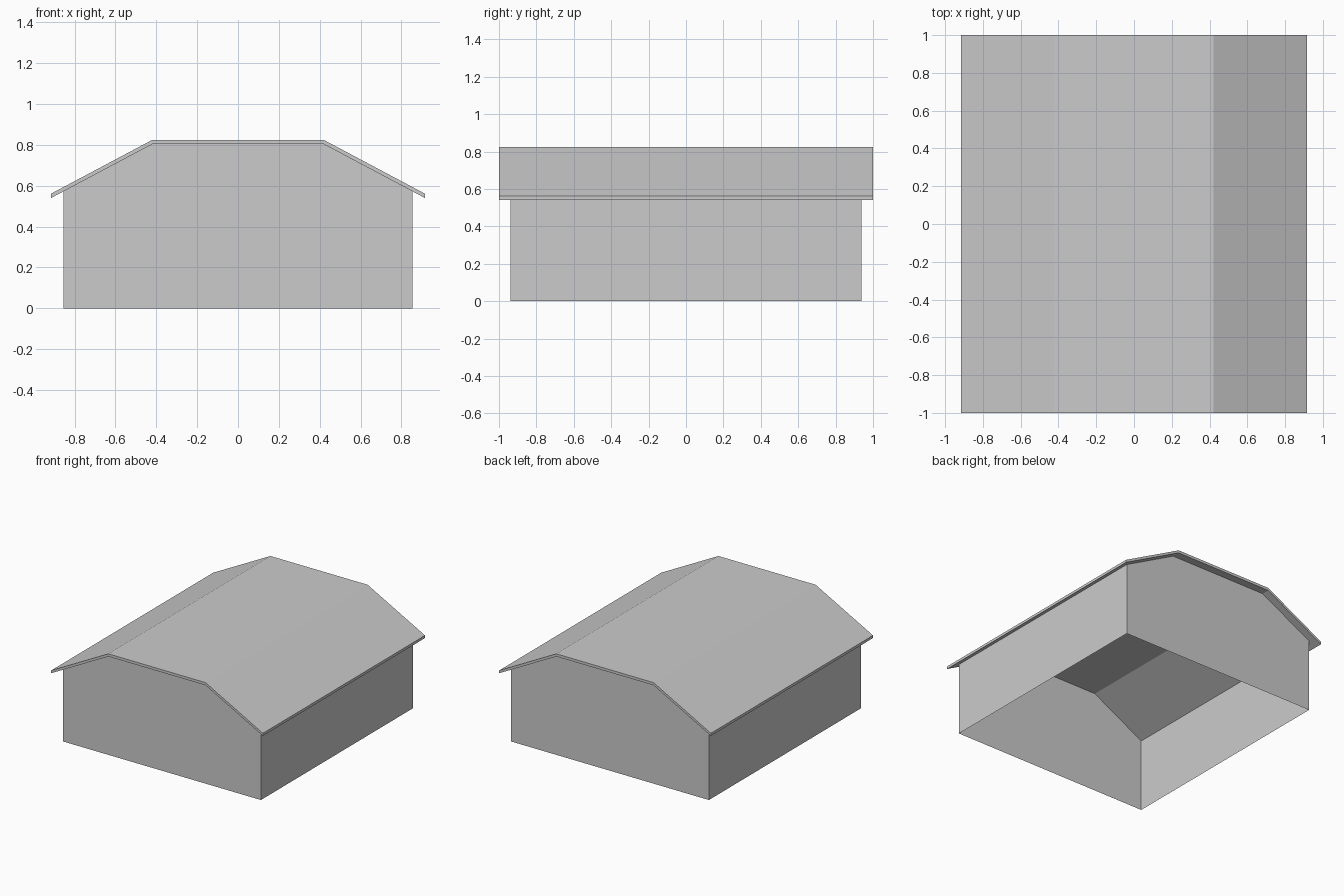
import bpy, bmesh

if "Cube" in bpy.data.objects:
    bpy.data.objects.remove(bpy.data.objects["Cube"])

WALL_X, WALL_Y = 0.855, 0.938
ROOF_X, ROOF_Y = 0.915, 1.0
KINK_X, TOP_Z, EAVE_Z, THICK = 0.42, 0.824, 0.561, 0.021


def extrude_profile(name, profile, half_y, skip=()):
    """Sweep a closed x-z profile along y with end caps; skip omits chosen sides."""
    bm = bmesh.new()
    front = [bm.verts.new((x, -half_y, z)) for x, z in profile]
    back = [bm.verts.new((x, half_y, z)) for x, z in profile]
    n = len(profile)
    bm.faces.new(front)
    bm.faces.new(back[::-1])
    for i in range(n):
        if i not in skip:
            j = (i + 1) % n
            bm.faces.new((front[j], front[i], back[i], back[j]))
    mesh = bpy.data.meshes.new(name)
    bm.to_mesh(mesh)
    bm.free()
    obj = bpy.data.objects.new(name, mesh)
    bpy.context.collection.objects.link(obj)
    return obj


# Roof: thin three-sided shell with overhanging eaves
upper = [(-ROOF_X, EAVE_Z), (-KINK_X, TOP_Z), (KINK_X, TOP_Z), (ROOF_X, EAVE_Z)]
lower = [(x, z - THICK) for x, z in upper]
extrude_profile("roof", lower + upper[::-1], ROOF_Y)

# Walls: single sheets reaching the roof underside, open at floor and top
slope = (TOP_Z - EAVE_Z) / (ROOF_X - KINK_X)
wall_top = EAVE_Z - THICK + slope * (ROOF_X - WALL_X)
ridge = TOP_Z - THICK
walls = [(-WALL_X, 0), (WALL_X, 0), (WALL_X, wall_top),
         (KINK_X, ridge), (-KINK_X, ridge), (-WALL_X, wall_top)]
extrude_profile("walls", walls, WALL_Y, skip=(0, 2, 3, 4))
